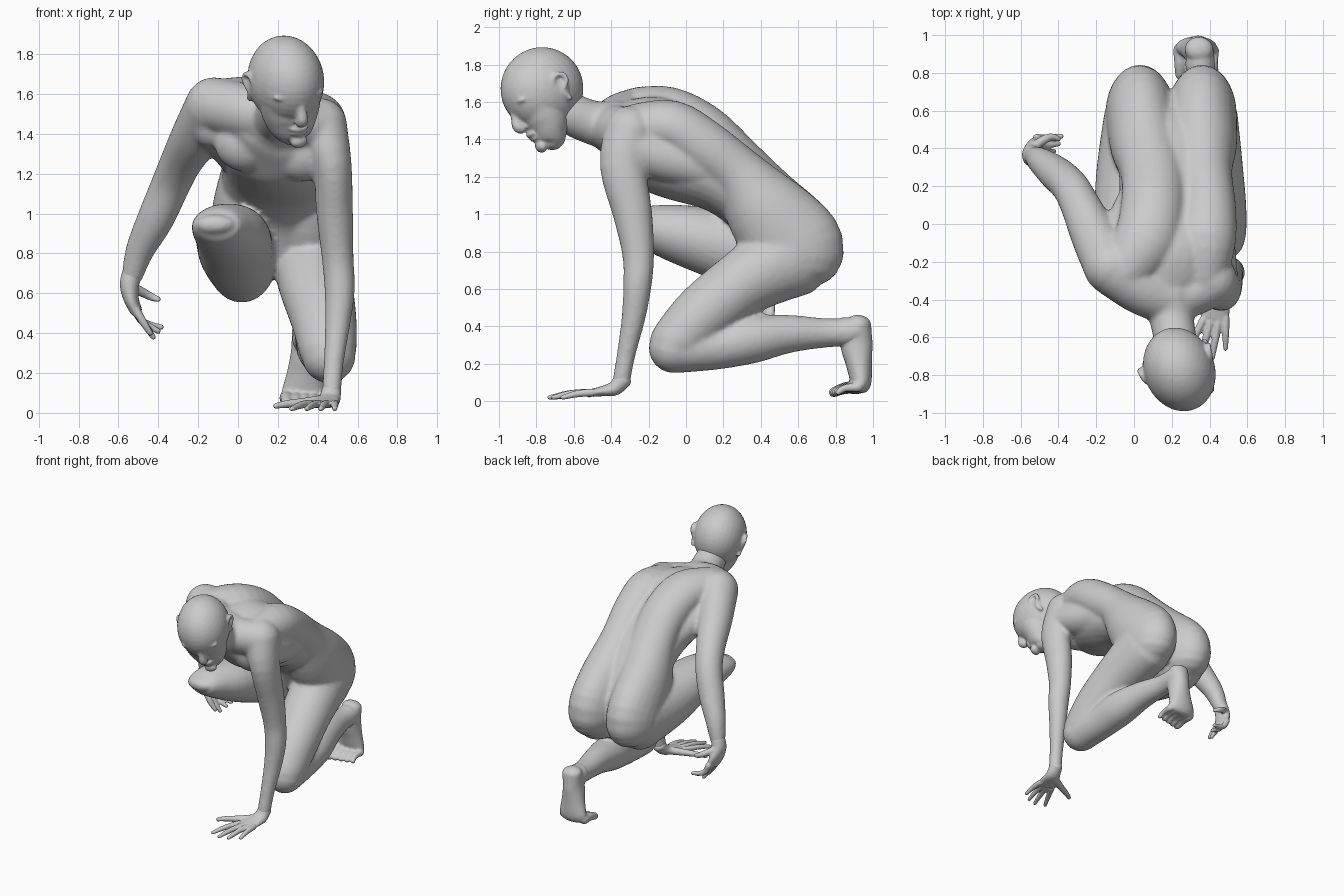
import bpy, bmesh, math
from mathutils import Vector, Matrix

skin = bpy.data.materials.new("plain_grey")
skin.diffuse_color = (0.6, 0.6, 0.6, 1)
SEG = 28


def catmull(rows, steps=4):
    """Smooth the rows (x, y, z, width, depth) with a spline."""
    p = [tuple(r) if len(r) == 5 else tuple(r) + (r[3],) for r in rows]
    p = [p[0]] + p + [p[-1]]
    out = []
    for i in range(1, len(p) - 2):
        for s in range(steps):
            t = s / steps
            out.append([0.5 * (2 * b + (c - a) * t + (2 * a - 5 * b + 4 * c - d) * t * t
                               + (3 * b - a - 3 * c + d) * t ** 3)
                        for a, b, c, d in zip(p[i - 1], p[i], p[i + 1], p[i + 2])])
    out.append(list(p[-1]))
    return out


def tube(bm, rows, ref=(1, 0, 0), mat=Matrix(), cap=1.0):
    """Closed round-ended loft with elliptical rings."""
    path = catmull(rows)
    pos = [Vector(r[:3]) for r in path]
    n = len(path)
    tan = [(pos[min(i + 1, n - 1)] - pos[max(i - 1, 0)]).normalized() for i in range(n)]
    ends = [math.radians(a) for a in (80, 60, 40, 20)]

    def end(i, sign):
        r = min(path[i][3:]) * cap
        return [(pos[i] + tan[i] * sign * r * math.sin(a), tan[i],
                 path[i][3] * math.cos(a), path[i][4] * math.cos(a)) for a in ends]
    rings = end(0, -1)
    rings += [(pos[i], tan[i], path[i][3], path[i][4]) for i in range(n)]
    rings += end(n - 1, 1)[::-1]
    loops = []
    for c, t, w, d in rings:
        lat = Vector(ref)
        lat = (lat - t * lat.dot(t)).normalized()
        up = t.cross(lat)
        angles = [2 * math.pi * k / SEG for k in range(SEG)]
        loops.append([bm.verts.new(mat @ (c + lat * w * math.cos(a) + up * d * math.sin(a)))
                      for a in angles])
    faces = [bm.faces.new(loops[0][::-1]), bm.faces.new(loops[-1])]
    for l0, l1 in zip(loops, loops[1:]):
        for k in range(SEG):
            j = (k + 1) % SEG
            faces.append(bm.faces.new((l0[k], l0[j], l1[j], l1[k])))
    bmesh.ops.recalc_face_normals(bm, faces=faces)


def ball(bm, centre, radii, mat=Matrix()):
    m = mat @ Matrix.Translation(centre) @ Matrix.Diagonal((*radii, 1))
    bmesh.ops.create_uvsphere(bm, u_segments=32, v_segments=20, radius=1, matrix=m)


def finish(name, bm, voxel, smooth):
    """Fuse the overlapping forms into one smooth skin."""
    me = bpy.data.meshes.new(name)
    bm.to_mesh(me)
    bm.free()
    me.materials.append(skin)
    ob = bpy.data.objects.new(name, me)
    bpy.context.collection.objects.link(ob)
    r = ob.modifiers.new("fuse", 'REMESH')
    r.mode = 'VOXEL'
    r.voxel_size = voxel
    r.use_smooth_shade = True
    s = ob.modifiers.new("soften", 'SMOOTH')
    s.factor = 0.5
    s.iterations = smooth


# Body: torso, neck, arms and legs
body = bmesh.new()
tilt = math.radians(10)
tube(body, [(.19, .52, .84, .29, .2), (.19, .39, 1.05, .28, .19), (.20, .20, 1.20, .28, .2),
            (.21, -.03, 1.31, .29, .24), (.19, -.20, 1.39, .28, .25), (.18, -.35, 1.44, .24, .18),
            (.19, -.42, 1.46, .15, .13)],
     ref=(math.cos(tilt), 0, -math.sin(tilt)), cap=.5)
# two back halves running from shoulder blade to buttock, leaving a spine groove
tube(body, [(-.05, -.25, 1.54, .14), (.06, -.09, 1.535, .17, .145), (.10, .09, 1.44, .17, .15),
            (.10, .27, 1.27, .17, .15), (.06, .42, 1.04, .185, .22), (.035, .57, .84, .185, .265),
            (.03, .58, .77, .18, .25)], cap=.9)
tube(body, [(.37, -.27, 1.46, .13), (.38, -.08, 1.465, .16, .145), (.39, .09, 1.36, .15),
            (.37, .27, 1.22, .15), (.36, .42, 1.03, .185, .22), (.36, .57, .84, .185, .265),
            (.36, .58, .77, .18, .25)], cap=.9)
# collar and side muscles joining the arms to the trunk
tube(body, [(.19, -.40, 1.46, .13), (.30, -.36, 1.45, .13), (.41, -.31, 1.44, .13)], ref=(0, 1, 0))
tube(body, [(.17, -.40, 1.48, .13), (.04, -.34, 1.51, .14), (-.10, -.25, 1.54, .14)], ref=(0, 1, 0))
tube(body, [(.43, -.29, 1.36, .12), (.41, -.12, 1.30, .125), (.38, .08, 1.25, .12)])
tube(body, [(-.12, -.20, 1.44, .12), (-.04, -.04, 1.37, .125), (.03, .12, 1.28, .12)])
# neck
tube(body, [(.19, -.38, 1.47, .14), (.20, -.50, 1.49, .118), (.22, -.62, 1.54, .112), (.23, -.70, 1.60, .1)])
# raised right arm
tube(body, [(-.12, -.23, 1.54, .145), (-.21, -.06, 1.39, .125), (-.285, .10, 1.26, .105),
            (-.34, .20, 1.14, .098), (-.415, .27, .97, .092), (-.49, .33, .82, .073), (-.53, .36, .69, .054)])
# supporting left arm
tube(body, [(.41, -.30, 1.44, .14), (.47, -.335, 1.25, .1, .125), (.485, -.285, 1.0, .092, .105),
            (.50, -.255, .78, .08, .085), (.51, -.26, .62, .076), (.50, -.28, .45, .064),
            (.48, -.32, .25, .05), (.47, -.345, .11, .048)])
# chest muscles
for x, z in ((.04, 1.36), (.32, 1.31)):
    ball(body, (x, -.29, z), (.16, .12, .15))
# kneeling left leg
tube(body, [(.36, .56, .78, .19, .23), (.39, .32, .64, .185, .18), (.43, .10, .47, .165),
            (.45, -.04, .325, .146), (.455, -.065, .285, .135)])
tube(body, [(.455, -.06, .28, .13), (.44, .15, .29, .122), (.42, .35, .33, .128),
            (.39, .55, .36, .102), (.36, .75, .365, .078), (.35, .88, .37, .078)])
# forward right thigh, ending at the knee
tube(body, [(.02, .56, .78, .18, .23), (-.01, .27, .82, .19, .2), (-.03, 0, .885, .185, .165),
            (-.08, -.18, .925, .155, .125), (-.11, -.29, .94, .125, .085), (-.115, -.32, .945, .1, .05)])
finish("body", body, .013, 8)

# Head, turned and bowed
head = bmesh.new()
H = (Matrix.Translation((.24, -.77, 1.67)) @ Matrix.Rotation(math.radians(25), 4, 'Z')
     @ Matrix.Rotation(math.radians(32), 4, 'X') @ Matrix.Rotation(math.radians(-9), 4, 'Y'))
ball(head, (0, 0, 0), (.187, .228, .222), H)
tube(head, [(0, -.08, .02, .165, .138), (0, -.075, -.07, .16, .125), (.006, -.085, -.15, .145, .12),
            (.012, -.105, -.21, .12, .1), (.018, -.125, -.26, .085, .075), (.02, -.14, -.28, .05, .045)],
     mat=H, cap=.4)
tube(head, [(0, -.195, .03, .022), (.003, -.213, -.03, .023), (.006, -.236, -.09, .03),
            (.006, -.22, -.112, .032)], mat=H, cap=.6)
ball(head, (.01, -.2, -.165), (.05, .022, .014), H)
ball(head, (.012, -.195, -.195), (.045, .022, .014), H)
ball(head, (.018, -.19, -.25), (.045, .03, .035), H)
for s in (-1, 1):
    # brow and eyelid
    ball(head, (s * .07, -.172, .022), (.065, .03, .018), H)
    ball(head, (s * .07, -.178, -.025), (.035, .02, .016), H)
    # ears: a rim with a lobe
    tube(head, [(s * .170, .04, -.11, .015), (s * .180, .03, -.06, .013), (s * .195, .07, -.02, .013),
                (s * .195, .07, .02, .013), (s * .187, .03, .035, .013), (s * .178, 0, .01, .013)],
         ref=(1, 0, .1), mat=H)
    ball(head, (s * .174, .04, -.03), (.013, .033, .055), H)
finish("head", head, .009, 4)

# Left hand, flat on the ground
hand = bmesh.new()
tube(hand, [(.47, -.335, .12, .048, .048), (.46, -.38, .07, .055, .04), (.44, -.44, .055, .07, .028),
            (.425, -.5, .045, .075, .022)], cap=.6)
for bx, by, tx, ty in ((.365, -.51, .27, -.70), (.405, -.52, .345, -.73),
                       (.445, -.52, .415, -.71), (.485, -.5, .485, -.66)):
    tube(hand, [(bx, by, .046, .021), ((bx + tx) / 2, (by + ty) / 2, .04, .019), (tx, ty, .02, .013)])
tube(hand, [(.42, -.41, .06, .03), (.32, -.46, .05, .024), (.25, -.49, .045, .02), (.19, -.52, .035, .015)],
     ref=(0, 1, 0))
finish("left_hand", hand, .007, 3)

# Right hand, hanging with curled fingers
hand = bmesh.new()
tube(hand, [(-.53, .36, .70, .052), (-.545, .365, .64, .048, .06), (-.535, .38, .57, .038, .075),
            (-.51, .39, .51, .03, .075)], cap=.6)
for i, (tx, tz) in enumerate(((-.385, .43), (-.40, .41), (-.425, .38), (-.44, .40))):
    y = .455 - .04 * i
    tube(hand, [(-.515, y, .52, .022), (-.475, y, .455, .02), (tx, y + .01, tz, .014)], ref=(0, 1, 0))
tube(hand, [(-.53, .41, .63, .026), (-.47, .45, .60, .023), (-.43, .46, .58, .019), (-.40, .45, .57, .014)],
     ref=(0, 1, 0))
finish("right_hand", hand, .007, 3)

# Left foot, upright on bent toes
foot = bmesh.new()
tube(foot, [(.35, .84, .37, .078), (.35, .90, .375, .075)])
tube(foot, [(.345, .925, .415, .075, .066), (.34, .912, .31, .074, .086), (.335, .925, .20, .09, .07),
            (.33, .935, .11, .11, .058), (.33, .93, .08, .11, .05)], cap=.7)
for i in range(5):
    x = .245 + .045 * i
    r = .032 - .003 * i
    tube(foot, [(x, .92, .075, r + .006), (x, .85, .07, r), (x + .002 * i, .79 + .006 * i, .048, r * .85)])
finish("left_foot", foot, .009, 4)
